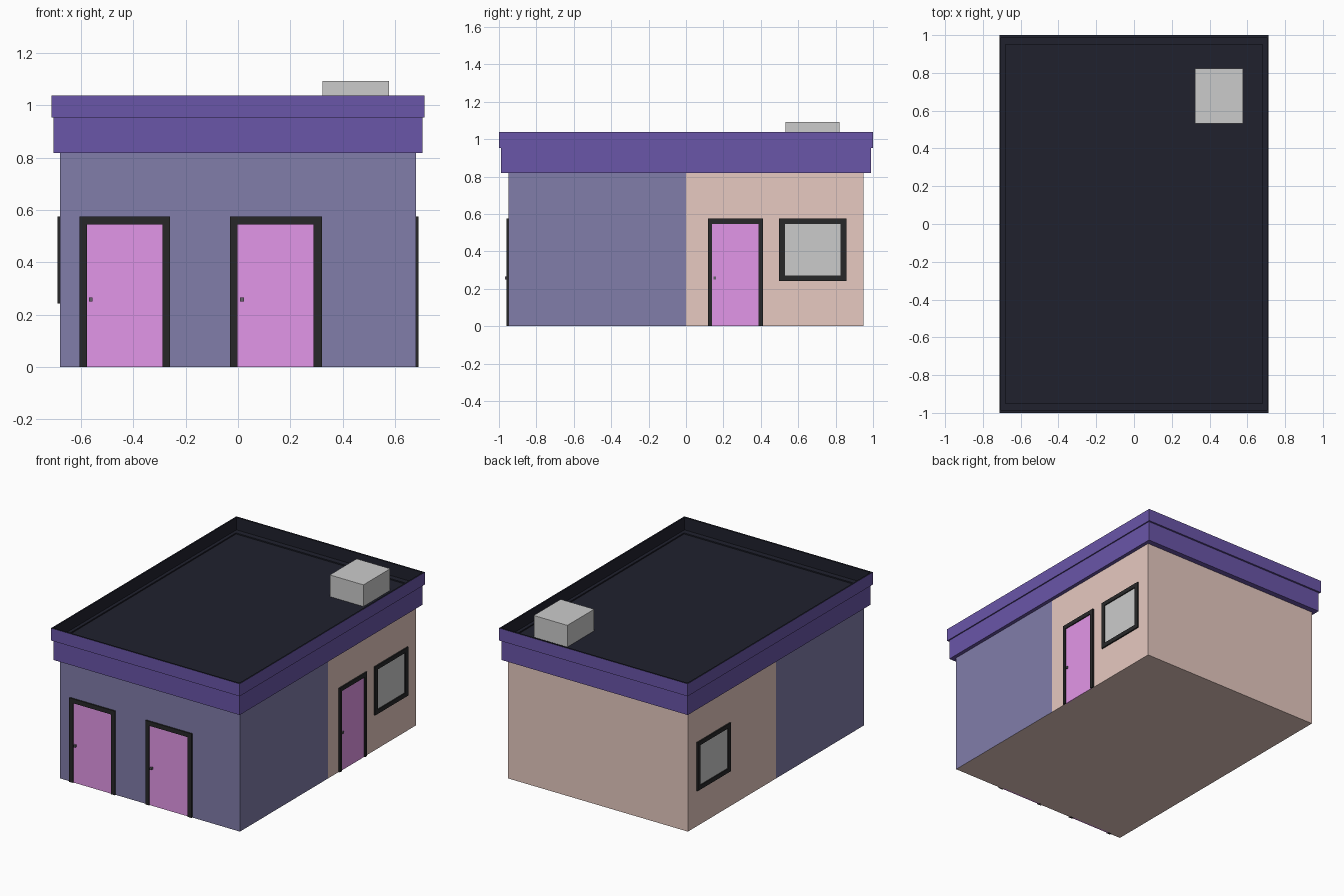
import bpy, bmesh
from mathutils import Color, Vector

if "Cube" in bpy.data.objects:
    bpy.data.objects.remove(bpy.data.objects["Cube"])


def mat(name, rgb):
    m = bpy.data.materials.new(name)
    m.diffuse_color = (*Color(rgb).from_srgb_to_scene_linear(), 1)
    m.use_nodes = True
    m.node_tree.nodes["Principled BSDF"].inputs["Base Color"].default_value = m.diffuse_color
    return m


BLUE = mat("blue_paint", (0.505, 0.49, 0.665))
PINK = mat("pink_paint", (0.905, 0.79, 0.755))
PURPLE = mat("purple_trim", (0.415, 0.335, 0.66))
DARK = mat("roof_felt", (0.125, 0.13, 0.18))
BLACK = mat("frame_black", (0.155, 0.155, 0.16))
MAGENTA = mat("door_paint", (0.89, 0.59, 0.91))
METAL = mat("knob_metal", (0.40, 0.38, 0.42))


def finish(name, bm, mats):
    bmesh.ops.recalc_face_normals(bm, faces=bm.faces)
    me = bpy.data.meshes.new(name)
    bm.to_mesh(me)
    bm.free()
    for m in mats:
        me.materials.append(m)
    ob = bpy.data.objects.new(name, me)
    bpy.context.collection.objects.link(ob)
    return ob


def add_box(bm, lo, hi):
    lo, hi = Vector(lo), Vector(hi)
    vs = bmesh.ops.create_cube(bm, size=1)["verts"]
    bmesh.ops.scale(bm, verts=vs, vec=hi - lo)
    bmesh.ops.translate(bm, verts=vs, vec=(lo + hi) / 2)


def boxes(name, spans, material=None):
    bm = bmesh.new()
    for lo, hi in spans:
        add_box(bm, lo, hi)
    return finish(name, bm, [material] if material else [])


def ring(name, outer, inner, z0, z1):
    """Rectangular band: purple outside and below, dark on top and inside."""
    bm = bmesh.new()
    loops = []
    for (x, y), z in ((outer, z0), (outer, z1), (inner, z1), (inner, z0)):
        loops.append([bm.verts.new((sx * x, sy * y, z))
                      for sx, sy in ((-1, -1), (1, -1), (1, 1), (-1, 1))])
    for k in range(4):
        a, b = loops[k], loops[(k + 1) % 4]
        for i in range(4):
            j = (i + 1) % 4
            f = bm.faces.new((a[i], a[j], b[j], b[i]))
            f.material_index = 1 if k in (1, 2) else 0
    return finish(name, bm, [PURPLE, DARK])


# Walls: one block split at y = 0, blue in front and pink behind, dark roof
bm = bmesh.new()
add_box(bm, (-0.68, -0.95, 0), (0.68, 0.95, 0.945))
bmesh.ops.bisect_plane(bm, geom=bm.verts[:] + bm.edges[:] + bm.faces[:],
                       plane_co=(0, 0, 0), plane_no=(0, 1, 0))
bm.normal_update()
for f in bm.faces:
    if f.normal.z > 0.5:
        f.material_index = 2
    elif f.normal.z > -0.5 and f.calc_center_median().y < 0:
        f.material_index = 1
finish("walls", bm, [PINK, BLUE, DARK])

# Fascia and parapet bands
ring("fascia", (0.705, 0.988), (0.68, 0.95), 0.818, 0.953)
ring("parapet", (0.713, 1.0), (0.703, 0.988), 0.953, 1.038)

# Rooftop unit
boxes("roof_unit", [((0.322, 0.532, 0.945), (0.576, 0.822, 1.093))])


def on_wall(wall, a0, a1, z0, z1, depth):
    """Box lying on a wall; a runs along the wall, depth sticks out of it."""
    if wall == "front":
        return (a0, -0.95 - depth, z0), (a1, -0.94, z1)
    if wall == "right":
        return (0.67, a0, z0), (0.68 + depth, a1, z1)
    return (-0.68 - depth, a0, z0), (-0.67, a1, z1)


def opening(name, wall, outer, inner, panel, knob=None):
    a0, a1, z0, z1 = outer
    b0, b1, c0, c1 = inner
    parts = [(a0, b0, z0, z1), (b1, a1, z0, z1), (b0, b1, c1, z1)]
    if c0 > z0:
        parts.append((b0, b1, z0, c0))
    boxes(name + "_frame", [on_wall(wall, *p, 0.009) for p in parts], BLACK)
    boxes(name + "_panel", [on_wall(wall, b0, b1, c0, c1, 0.002)], panel)
    if knob:
        depth = 0.017 if wall == "front" else 0.009
        boxes(name + "_knob", [on_wall(wall, knob - 0.007, knob + 0.007,
                                       0.25, 0.265, depth)], METAL)


# Doors
opening("left_door", "front", (-0.605, -0.26, 0, 0.575),
        (-0.577, -0.289, 0, 0.545), MAGENTA, -0.562)
opening("middle_door", "front", (-0.03, 0.32, 0, 0.575),
        (-0.001, 0.289, 0, 0.545), MAGENTA, 0.015)
opening("side_door", "right", (0.117, 0.412, 0, 0.575),
        (0.139, 0.388, 0, 0.547), MAGENTA, 0.154)

# Matching windows on both sides
for side in ("right", "left"):
    opening(side + "_window", side, (0.498, 0.857, 0.243, 0.575),
            (0.528, 0.825, 0.272, 0.547), None)
